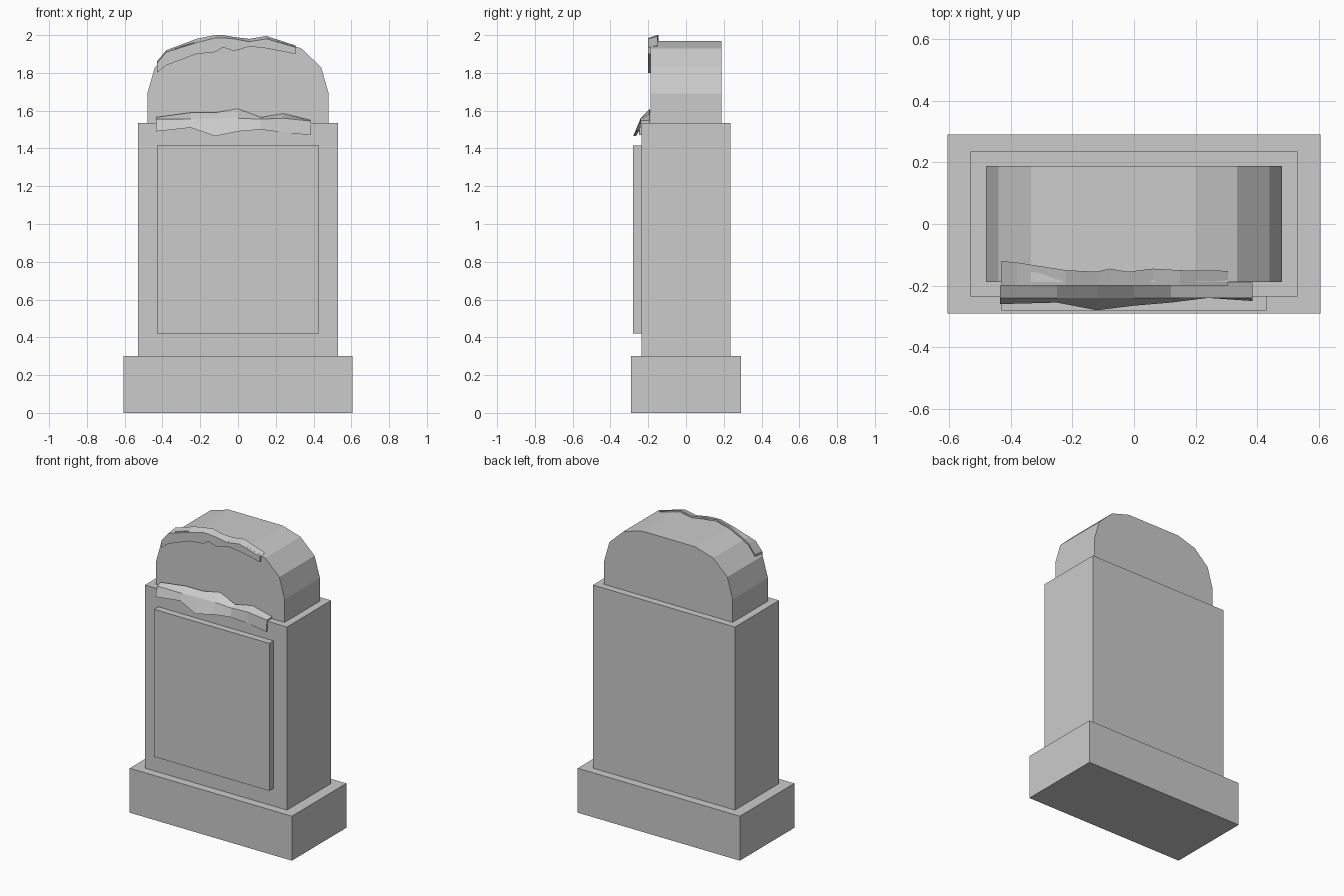
import bpy
import bmesh
from mathutils import Vector

default_cube = bpy.data.objects.get("Cube")
if default_cube:
    bpy.data.objects.remove(default_cube, do_unlink=True)

# Single plain stone colour
stone = bpy.data.materials.new("stone_grey")
stone.use_nodes = True
stone_colour = (0.6, 0.6, 0.6, 1)
stone.diffuse_color = stone_colour
for node in stone.node_tree.nodes:
    if node.type == 'BSDF_PRINCIPLED':
        node.inputs["Base Color"].default_value = stone_colour


def add_loft(name, sections):
    """Join matching closed sections into a capped, flat-shaded solid."""
    bm = bmesh.new()
    rings = [[bm.verts.new(point) for point in section] for section in sections]
    for ring, following in zip(rings, rings[1:]):
        for i in range(len(ring)):
            j = (i + 1) % len(ring)
            bm.faces.new((ring[i], ring[j], following[j], following[i]))
    bm.faces.new(rings[0])
    bm.faces.new(reversed(rings[-1]))
    bmesh.ops.recalc_face_normals(bm, faces=bm.faces)
    mesh = bpy.data.meshes.new(name)
    bm.to_mesh(mesh)
    bm.free()
    mesh.materials.append(stone)
    part = bpy.data.objects.new(name, mesh)
    bpy.context.collection.objects.link(part)
    return part


def add_prism(name, outline, front, back):
    """Extrude an x, z outline along y."""
    return add_loft(name, [[(x, y, z) for x, z in outline] for y in (front, back)])


def add_block(name, half_width, front, back, bottom, top):
    outline = [(-half_width, bottom), (half_width, bottom),
               (half_width, top), (-half_width, top)]
    return add_prism(name, outline, front, back)


def add_ledge(name, stations, ridge_y, thickness):
    """Thin folded strip; stations hold x, back y, back z, ridge z, lip y, lip z."""
    sections = []
    for x, back_y, back_z, ridge_z, lip_y, lip_z in stations:
        back = Vector((x, back_y, back_z))
        ridge = Vector((x, ridge_y, ridge_z))
        lip = Vector((x, lip_y, lip_z))
        inward = Vector((0, thickness, 0))
        down = Vector((0, 0, -thickness))
        sections.append([back, ridge, lip, lip + inward,
                         ridge + inward + down, back + down])
    return add_loft(name, sections)


# Stepped stone blocks and raised front panel
add_block("plinth", 0.605, -0.29, 0.29, 0, 0.3)
add_block("main_slab", 0.53, -0.235, 0.235, 0.3, 1.535)
add_block("front_panel", 0.43, -0.28, -0.235, 0.42, 1.415)

# Faceted arched headpiece, mirrored from its right half
half_arch = [(0.48, 1.535), (0.48, 1.69), (0.44, 1.83), (0.335, 1.93), (0.2, 1.97)]
arch = half_arch + [(-x, z) for x, z in reversed(half_arch)]
add_prism("arched_headpiece", arch, -0.188, 0.188)

# Ragged strip over the front edge of the arch
add_ledge("upper_ragged_strip", [
    (-0.43, -0.12, 1.86, 1.85, -0.2, 1.8),
    (-0.38, -0.125, 1.92, 1.91, -0.2, 1.84),
    (-0.22, -0.15, 1.98, 1.96, -0.2, 1.9),
    (-0.12, -0.155, 2, 1.985, -0.2, 1.91),
    (-0.08, -0.145, 2, 1.985, -0.2, 1.935),
    (-0.02, -0.155, 1.99, 1.98, -0.2, 1.915),
    (0.06, -0.145, 1.98, 1.965, -0.2, 1.94),
    (0.15, -0.15, 1.995, 1.98, -0.2, 1.93),
    (0.305, -0.152, 1.945, 1.935, -0.2, 1.9),
], -0.2, 0.012)

# Sagging strip along the shoulder of the slab
add_ledge("lower_ragged_strip", [
    (-0.435, -0.2, 1.565, 1.555, -0.26, 1.49),
    (-0.25, -0.2, 1.59, 1.555, -0.255, 1.51),
    (-0.12, -0.2, 1.59, 1.56, -0.28, 1.465),
    (0, -0.19, 1.61, 1.56, -0.265, 1.49),
    (0.12, -0.2, 1.565, 1.555, -0.255, 1.5),
    (0.24, -0.19, 1.585, 1.56, -0.24, 1.485),
    (0.385, -0.19, 1.55, 1.545, -0.25, 1.47),
], -0.24, 0.015)
